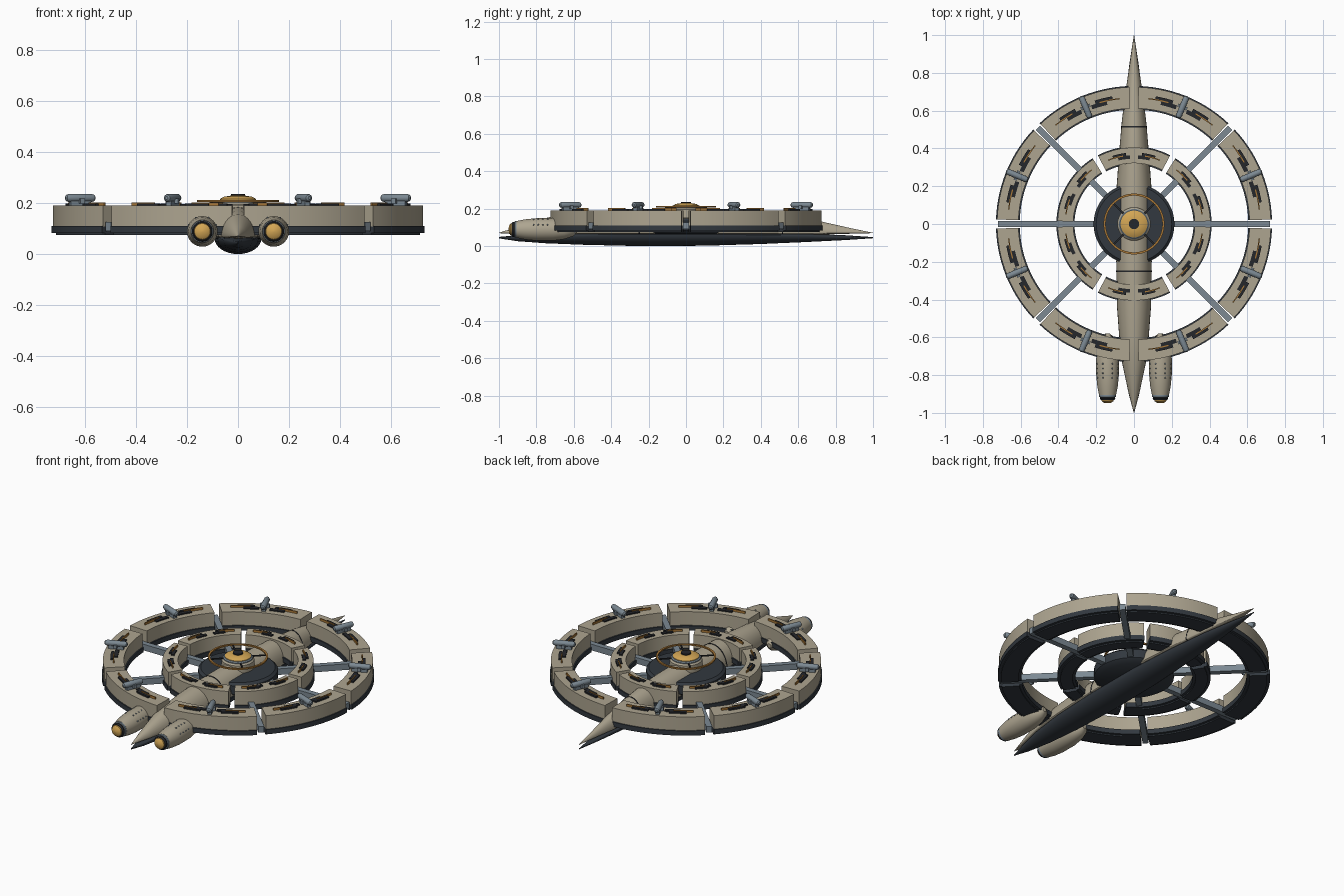
import bpy, bmesh, math
from math import sin, cos, pi, radians
from mathutils import Matrix, Vector

if "Cube" in bpy.data.objects:
    bpy.data.objects.remove(bpy.data.objects["Cube"])


def material(name, rgb):
    m = bpy.data.materials.new(name)
    m.use_nodes = True
    m.diffuse_color = (*rgb, 1)
    m.node_tree.nodes["Principled BSDF"].inputs["Base Color"].default_value = (*rgb, 1)
    return m


BEIGE = material("beige plating", (.42, .375, .28))
DARK = material("dark slate hull", (.032, .040, .050))
BLACK = material("charcoal panels", (.018, .020, .024))
STEEL = material("blue grey metal", (.20, .25, .29))
GOLD = material("gold glow", (.65, .38, .09))
BRONZE = material("bronze trim", (.40, .19, .04))


def finish(name, bm, mat, matrix=None):
    if matrix:
        bmesh.ops.transform(bm, matrix=matrix, verts=bm.verts)
    bmesh.ops.recalc_face_normals(bm, faces=bm.faces)
    me = bpy.data.meshes.new(name)
    for f in bm.faces:
        f.smooth = True
    bm.to_mesh(me)
    bm.free()
    me.set_sharp_from_angle(angle=radians(35))
    me.materials.append(mat)
    ob = bpy.data.objects.new(name, me)
    bpy.context.collection.objects.link(ob)
    return ob


def skin(name, rings, mat, matrix=None):
    """Joins closed rings of points into a capped solid."""
    bm = bmesh.new()
    loops = [[bm.verts.new(p) for p in ring] for ring in rings]
    for a, b in zip(loops, loops[1:]):
        for i in range(len(a)):
            j = (i + 1) % len(a)
            bm.faces.new((a[i], a[j], b[j], b[i]))
    bm.faces.new(loops[0])
    bm.faces.new(loops[-1])
    return finish(name, bm, mat, matrix)


def arc(name, r0, r1, z0, z1, a0, a1, mat):
    """Curved block between two radii, heights and angles in degrees."""
    n = max(2, round(abs(a1 - a0) / 3))
    rings = []
    for k in range(n + 1):
        a = radians(a0 + (a1 - a0) * k / n)
        rings.append([(r * cos(a), r * sin(a), z)
                      for r, z in ((r0, z0), (r1, z0), (r1, z1), (r0, z1))])
    return skin(name, rings, mat)


def lathe(name, profile, mat, matrix=None, n=32):
    """Turns (radius, height) points about z."""
    return skin(name, [[(max(r, .0005) * cos(2 * pi * k / n),
                         max(r, .0005) * sin(2 * pi * k / n), z)
                        for k in range(n)] for r, z in profile], mat, matrix)


def block(name, size, centre, angle, mat):
    """Box placed along a radius at the given angle."""
    bm = bmesh.new()
    bmesh.ops.create_cube(bm, size=1, matrix=Matrix.Translation(centre)
                          @ Matrix.Diagonal((*size, 1)))
    return finish(name, bm, mat, Matrix.Rotation(radians(angle), 4, 'Z'))


def spindle(name, stations, mat, bottom=None, n=32):
    """Hull along y from (y, half width, centre z, rise, drop)."""
    rings = []
    for y, w, z, up, down in stations:
        rings.append([(w * cos(2 * pi * k / n), y,
                       z + sin(2 * pi * k / n) * (up if k < n / 2 else down))
                      for k in range(n)])
    return skin(name, rings, mat)


# Central hull: pale upper spindle and dark keel
UPPER = [(-1, .001, .07, .001, .001), (-.88, .032, .07, .04, .008),
         (-.73, .064, .07, .085, .01), (-.6, .078, .07, .10, .01),
         (-.44, .09, .07, .113, .01), (-.2, .094, .07, .119, .01),
         (.2, .092, .07, .118, .01), (.4, .077, .07, .108, .01),
         (.55, .064, .07, .093, .01), (.72, .042, .07, .062, .008),
         (.88, .018, .07, .026, .004), (1, .001, .07, .001, .001)]
spindle("upper_hull", UPPER, BEIGE)
KEEL = [(-1, .001, .045, .004, .004), (-.9, .028, .048, .01, .022),
        (-.75, .058, .055, .015, .040), (-.55, .080, .06, .015, .053),
        (-.25, .092, .062, .01, .062), (.1, .09, .062, .01, .06),
        (.4, .074, .06, .012, .049), (.65, .05, .055, .012, .033),
        (.85, .024, .048, .01, .016), (1, .001, .045, .003, .003)]
spindle("keel", KEEL, DARK)
for y, w, up in ((-.25, .095, .120), (.515, .068, .0985)):
    spindle("hull_seam", [(y - .003, w, .07, up, .01), (y + .003, w, .07, up, .01)], BLACK)

# Hub drum, turret and halo
lathe("hub_drum", [(.185, .065), (.214, .085), (.214, .135), (.20, .148)], DARK, n=48)
lathe("turret_base", [(.088, .15), (.088, .195), (.08, .203)], BEIGE)
lathe("turret_collar", [(.08, .195), (.08, .208), (.074, .213)], STEEL)
lathe("turret_lamp", [(.071, .205), (.071, .216), (.055, .225), (.03, .229)], GOLD)
lathe("turret_cap", [(.027, .225), (.027, .236)], BLACK)
arc("halo", .150, .161, .205, .213, 0, 360, BRONZE)
for a in range(45, 360, 90):
    block("halo_strut", (.075, .008, .006), (.117, 0, .206), a, BLACK)


def ring_segment(prefix, r0, r1, a0, a1):
    arc(prefix + "_segment", r0, r1, .108, .19, a0, a1, BEIGE)
    arc(prefix + "_skirt", r0 - .007, r1 + .006, .082, .110, a0, a1, DARK)
    arc(prefix + "_underside", r0 + .008, r1 - .01, .075, .083, a0, a1, DARK)


def deck_details(prefix, mid, r, step, reach):
    """Mirrored stepped panels and trim lines about a segment's middle."""
    for s in (-1, 1):
        arc(prefix + "_panel_inner", r - step, r, .188, .197,
            mid + s * reach * .16, mid + s * reach * .62, BLACK)
        arc(prefix + "_panel_outer", r, r + step * .8, .188, .199,
            mid + s * reach * .3, mid + s * reach * .8, BLACK)
        arc(prefix + "_trim", r - .003, r + .003, .19, .203,
            mid + s * reach * .42, mid + s * reach, BRONZE)


# Outer ring: eight segments, each with a capsule on a pylon
for i in range(8):
    a = i * 45
    mid = a + 22.5
    ring_segment("outer_ring", .612, .725, a + 1.9, a + 43.1)
    deck_details("outer_ring", mid, .668, .022, 16)
    block("capsule_pylon", (.085, .022, .022), (.67, 0, .199), mid, STEEL)
    lay = (Matrix.Rotation(radians(mid), 4, 'Z') @ Matrix.Translation((.67, 0, .22))
           @ Matrix.Rotation(pi / 2, 4, 'Y'))
    lathe("capsule", [(.006, -.063), (.013, -.058), (.016, -.048), (.016, .048),
                      (.013, .058), (.006, .063)], STEEL, lay, 16)
    block("capsule_clamp", (.018, .052, .02), (.67, 0, .208), mid, STEEL)
    # Spoke from hub through the gap between segments
    block("spoke", (.53, .032, .036), (.455, 0, .108), a, STEEL)

# Inner ring: six segments
for i in range(6):
    a = i * 60
    ring_segment("inner_ring", .322, .405, a + 2.2, a + 57.8)
    deck_details("inner_ring", a + 30, .364, .018, 22)

# Engine pods
for side in (-1, 1):
    base = Matrix.Translation((side * .14, 0, .089)) @ Matrix.Rotation(pi / 2, 4, 'X')
    lathe("pod_body", [(.012, .58), (.035, .60), (.052, .65), (.06, .71), (.06, .80),
                       (.054, .86), (.045, .905)], BEIGE, base)
    lathe("pod_collar", [(.044, .895), (.044, .915), (.038, .918)], STEEL, base)
    lathe("pod_rim", [(.038, .91), (.041, .925), (.035, .932)], BLACK, base)
    lathe("pod_lamp", [(.034, .925), (.031, .938), (.02, .946), (.0, .949)], GOLD, base)
    for row in (25, 65, 115, 155):
        for k in range(4):
            t = radians(row)
            spot = base @ Vector((.0585 * cos(t), .0585 * sin(t), .74 + k * .025))
            bm = bmesh.new()
            bmesh.ops.create_icosphere(bm, subdivisions=1, radius=.005)
            finish("pod_porthole", bm, STEEL, Matrix.Translation(spot))
